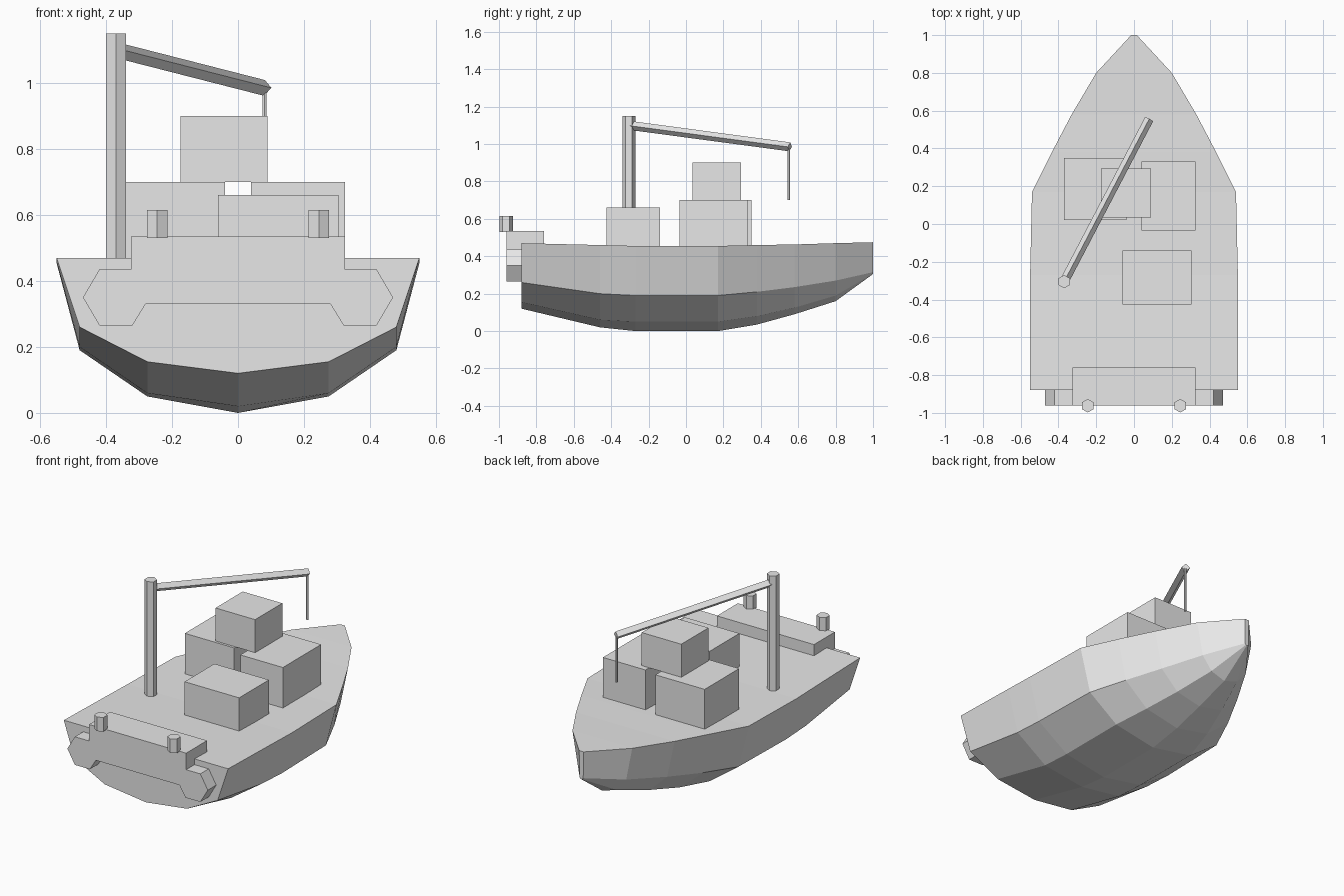
import bpy, bmesh
from mathutils import Vector

cube = bpy.data.objects.get("Cube")
if cube:
    bpy.data.objects.remove(cube, do_unlink=True)

grey = bpy.data.materials.new("plain grey")
grey.use_nodes = True
grey.diffuse_color = (0.8, 0.8, 0.8, 1)
grey.node_tree.nodes["Principled BSDF"].inputs["Base Color"].default_value = (0.8, 0.8, 0.8, 1)


def finish(name, bm):
    bmesh.ops.recalc_face_normals(bm, faces=bm.faces[:])
    mesh = bpy.data.meshes.new(name)
    bm.to_mesh(mesh)
    bm.free()
    mesh.materials.append(grey)
    obj = bpy.data.objects.new(name, mesh)
    bpy.context.collection.objects.link(obj)
    return obj


def loft(name, rings):
    """Skin equal-length closed rings and cap both ends."""
    bm = bmesh.new()
    loops = [[bm.verts.new(p) for p in ring] for ring in rings]
    n = len(loops[0])
    for a, b in zip(loops, loops[1:]):
        for i in range(n):
            j = (i + 1) % n
            bm.faces.new((a[i], a[j], b[j], b[i]))
    bm.faces.new(loops[0])
    bm.faces.new(loops[-1])
    return finish(name, bm)


def box(name, x0, x1, y0, y1, z0, z1):
    outline = [(x0, y0), (x1, y0), (x1, y1), (x0, y1)]
    return loft(name, [[(x, y, z) for x, y in outline] for z in (z0, z1)])


def rod(name, start, end, radius, sides, turn=0):
    """Straight prism between two points."""
    start, end = Vector(start), Vector(end)
    axis = (end - start).normalized()
    side = axis.cross(Vector((0, 0, 1)))
    side = side.normalized() if side.length > 0.01 else Vector((0, 1, 0))
    up = side.cross(axis)
    from math import cos, sin, tau
    spokes = [radius * (side * cos(turn + tau * i / sides) + up * sin(turn + tau * i / sides))
              for i in range(sides)]
    return loft(name, [[p + s for s in spokes] for p in (start, end)])


# Hull stations: y, deck half width, deck z, chine half width, chine z,
# bilge half width, bilge z, keel z
stations = [
    (-0.88, 0.55, 0.47, 0.48, 0.26, 0.275, 0.155, 0.12),
    (-0.46, 0.55, 0.46, 0.48, 0.20, 0.275, 0.06, 0.02),
    (-0.27, 0.55, 0.455, 0.48, 0.19, 0.275, 0.05, 0),
    (0.17, 0.54, 0.455, 0.47, 0.19, 0.275, 0.05, 0),
    (0.38, 0.435, 0.46, 0.38, 0.21, 0.225, 0.08, 0.035),
    (0.58, 0.33, 0.463, 0.28, 0.235, 0.165, 0.125, 0.09),
    (0.80, 0.20, 0.47, 0.16, 0.27, 0.095, 0.19, 0.16),
    (1.00, 0.015, 0.475, 0.012, 0.315, 0.006, 0.307, 0.305),
]
rings = []
for y, dw, dz, cw, cz, bw, bz, kz in stations:
    half = [(dw, dz), (cw, cz), (bw, bz)]
    section = half + [(0, kz)] + [(-x, z) for x, z in reversed(half)]
    rings.append([(x, y, z) for x, z in section])
loft("hull", rings)

# Cargo on deck
box("cargo_right", -0.37, -0.04, 0.02, 0.35, 0.45, 0.70)
box("cargo_left", 0.04, 0.325, -0.035, 0.33, 0.45, 0.70)
box("cargo_rear", -0.06, 0.305, -0.425, -0.14, 0.45, 0.66)
box("cargo_top", -0.175, 0.09, 0.035, 0.295, 0.70, 0.90)

# Crane
rod("crane_mast", (-0.37, -0.305, 0.45), (-0.37, -0.305, 1.15), 0.035, 6)
rod("crane_boom", (-0.37, -0.305, 1.1), (0.08, 0.555, 0.985), 0.024, 4)
rod("crane_cable", (0.08, 0.55, 0.98), (0.08, 0.55, 0.70), 0.007, 6)

# Stern platform with drooping ends
half = [(0.325, 0.535), (0.325, 0.435), (0.42, 0.435), (0.47, 0.35),
        (0.42, 0.265), (0.32, 0.265), (0.28, 0.33)]
outline = half + [(-x, z) for x, z in reversed(half)]
loft("stern_plate", [[(x, y, z) for x, z in outline] for y in (-0.96, -0.88)])
box("stern_bench", -0.325, 0.325, -0.955, -0.76, 0.45, 0.535)

# Stern bollards
for name, x in (("bollard_right", -0.245), ("bollard_left", 0.245)):
    rod(name, (x, -0.962, 0.53), (x, -0.962, 0.615), 0.036, 6)
